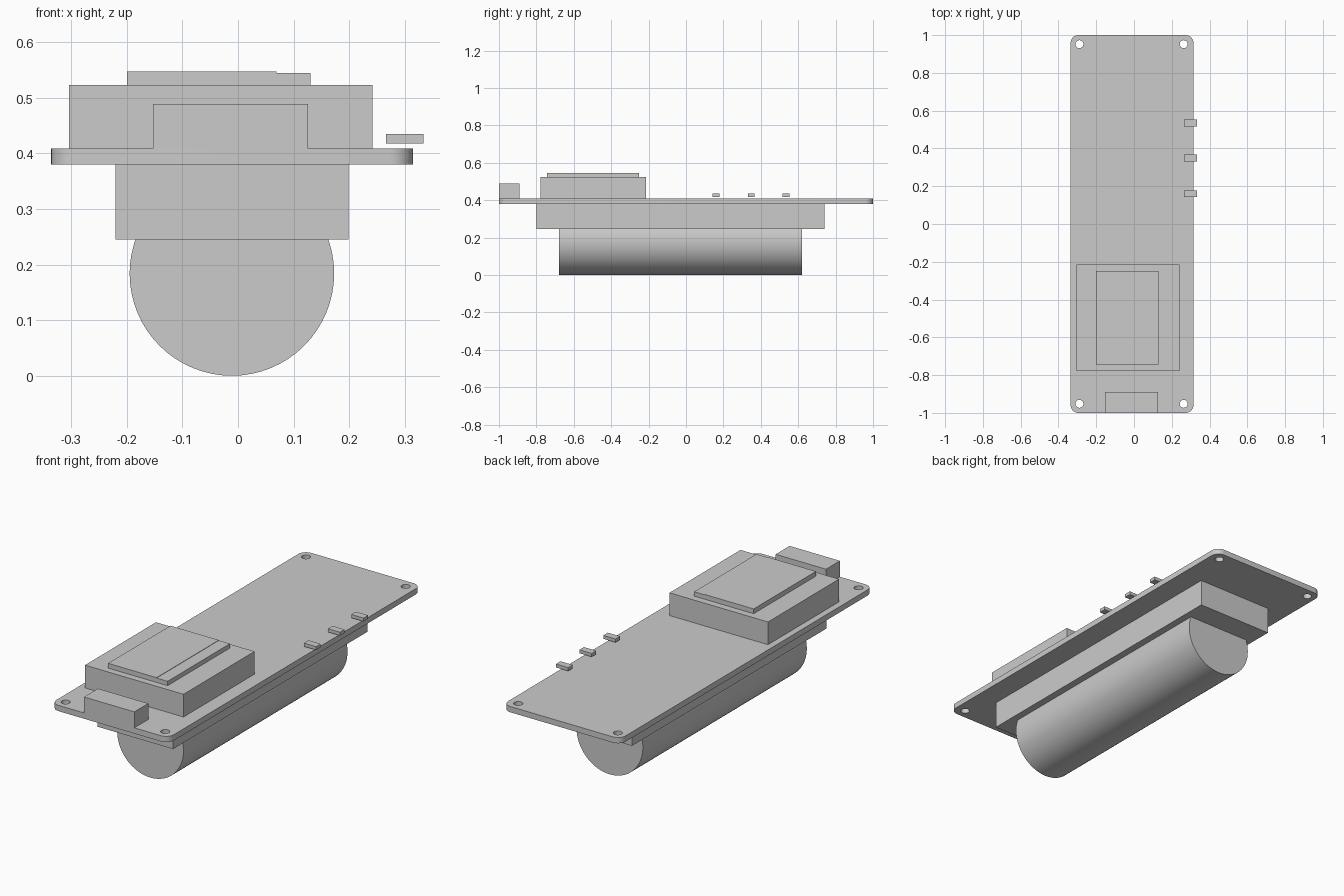
import bpy, bmesh, math

cube = bpy.data.objects.get("Cube")
if cube:
    bpy.data.objects.remove(cube, do_unlink=True)

# Single plain grey
grey = bpy.data.materials.new("light_grey")
grey.use_nodes = True
grey.diffuse_color = (0.6, 0.6, 0.6, 1)
grey.node_tree.nodes["Principled BSDF"].inputs["Base Color"].default_value = (0.6, 0.6, 0.6, 1)


def box(name, x, y, z):
    """Box spanning the given (low, high) pairs."""
    bpy.ops.mesh.primitive_cube_add(size=1, location=[sum(p) / 2 for p in (x, y, z)])
    ob = bpy.context.object
    ob.name = name
    ob.scale = [p[1] - p[0] for p in (x, y, z)]
    bpy.ops.object.transform_apply(location=False, rotation=False, scale=True)
    ob.data.materials.append(grey)
    return ob


def cylinder(name, radius, depth, location, sides, rotation=(0, 0, 0)):
    bpy.ops.mesh.primitive_cylinder_add(radius=radius, depth=depth, vertices=sides,
                                        location=location, rotation=rotation)
    ob = bpy.context.object
    ob.name = name
    ob.data.materials.append(grey)
    return ob


# Circuit board with rounded corners
BOTTOM, TOP = 0.38, 0.409
board = box("circuit_board", (-0.336, 0.315), (-1, 1), (BOTTOM, TOP))
bm = bmesh.new()
bm.from_mesh(board.data)
upright = [e for e in bm.edges if abs(e.verts[0].co.z - e.verts[1].co.z) > 0.01]
bmesh.ops.bevel(bm, geom=upright, offset=0.042, segments=8, profile=0.5, affect='EDGES')
bm.to_mesh(board.data)
bm.free()

# Mounting holes in the four corners
for x in (-0.289, 0.263):
    for y in (-0.952, 0.952):
        cutter = cylinder("hole_cutter", 0.021, 0.2, (x, y, BOTTOM), 32)
        cutter.hide_render = True
        cutter.hide_set(True)
        cut = board.modifiers.new("mounting_hole", 'BOOLEAN')
        cut.operation = 'DIFFERENCE'
        cut.solver = 'EXACT'
        cut.object = cutter
        bpy.context.view_layer.objects.active = board
        bpy.ops.object.modifier_apply(modifier=cut.name)
        bpy.data.objects.remove(cutter, do_unlink=True)

# Display module with its raised two-step screen
box("display_module", (-0.304, 0.242), (-0.777, -0.215), (TOP, 0.523))
box("screen", (-0.2, 0.069), (-0.743, -0.25), (0.523, 0.547))
box("screen_border", (0.069, 0.13), (-0.743, -0.25), (0.523, 0.545))

# Connector on the front edge
box("front_connector", (-0.153, 0.126), (-1, -0.89), (TOP, 0.489))

# Small indicators overhanging the left edge
for i, y in enumerate((0.16, 0.349, 0.535)):
    box(f"indicator_{i + 1}", (0.266, 0.334), (y - 0.018, y + 0.018), (0.418, 0.435))

# Battery holder and battery underneath
box("battery_holder", (-0.22, 0.199), (-0.798, 0.741), (0.245, BOTTOM))
battery = cylinder("battery", 0.184, 1.298, (-0.011, -0.029, 0.184), 64, (math.pi / 2, 0, 0))

for ob in (board, battery):
    bpy.ops.object.select_all(action='DESELECT')
    ob.select_set(True)
    bpy.context.view_layer.objects.active = ob
    bpy.ops.object.shade_smooth_by_angle(angle=math.radians(30))
